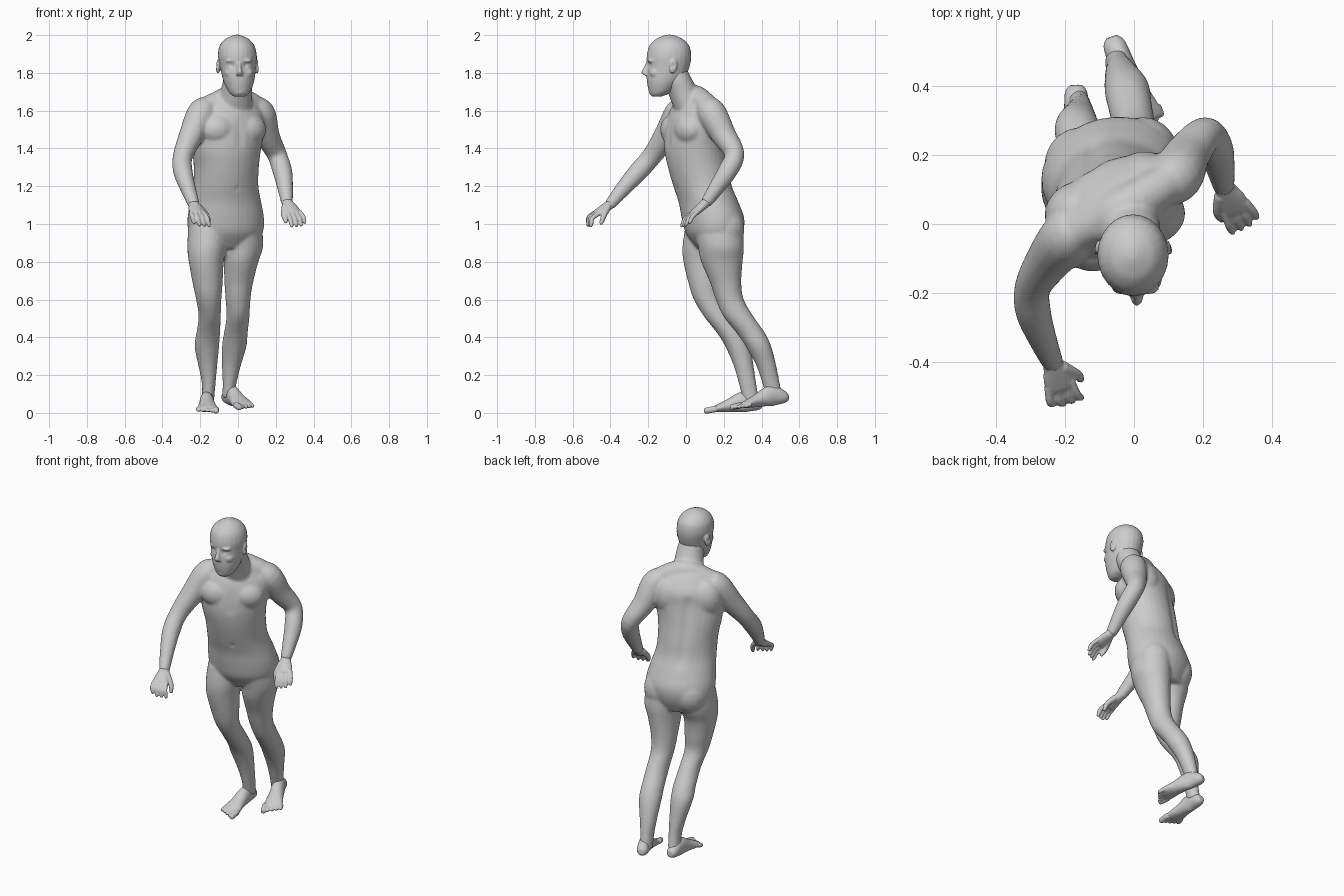
import bpy, bmesh, math
from mathutils import Vector, Matrix

old = bpy.data.objects.get("Cube")
if old:
    bpy.data.objects.remove(old, do_unlink=True)

SKIN = (0.6, 0.6, 0.6, 1.0)
skin = bpy.data.materials.new("plain grey")
skin.use_nodes = True
skin.diffuse_color = SKIN
skin.node_tree.nodes["Principled BSDF"].inputs["Base Color"].default_value = SKIN

X, Z = Vector((1, 0, 0)), Vector((0, 0, 1))


def flow(sections, steps=4):
    """Smooth in-between sections along a Catmull-Rom curve."""
    ends = [sections[0], *sections, sections[-1]]
    result = []
    for p, q, r, s in zip(ends, ends[1:], ends[2:], ends[3:]):
        for k in range(steps):
            t = k / steps
            result.append([b + t * (c - a + t * (2 * a - 5 * b + 4 * c - d + t * (3 * (b - c) + d - a))) / 2
                           for a, b, c, d in zip(p, q, r, s)])
    return result + [sections[-1]]


def loft(bm, sections, ref=X, axis=None, segments=24):
    """Skin elliptical rings (x, y, z, half width, half depth, optional yaw)."""
    sections = flow(sections)
    centres = [Vector(s[:3]) for s in sections]
    rings = []
    for i, s in enumerate(sections):
        along = axis or (centres[min(i + 1, len(centres) - 1)] - centres[max(i - 1, 0)]).normalized()
        across = ref
        if len(s) > 5:
            across = Matrix.Rotation(math.radians(s[5]), 3, 'Z') @ X
        side = (across - along * across.dot(along)).normalized()
        up = along.cross(side)
        ring = []
        for k in range(segments):
            a = math.tau * k / segments
            ring.append(bm.verts.new(centres[i] + side * s[3] * math.cos(a) + up * s[4] * math.sin(a)))
        rings.append(ring)
    for low, high in zip(rings, rings[1:]):
        for k in range(segments):
            n = (k + 1) % segments
            bm.faces.new((low[k], low[n], high[n], high[k]))
    bm.faces.new(rings[0][::-1])
    bm.faces.new(rings[-1])


def tube(bm, points, radii, ref=X):
    """Round tube through the given points."""
    loft(bm, [(*p, r, r) for p, r in zip(points, radii)], ref, segments=16)


def ellipsoid(bm, centre, radii, yaw=0, tilt=0):
    turn = Matrix.Rotation(math.radians(yaw), 4, 'Z') @ Matrix.Rotation(math.radians(tilt), 4, 'X')
    place = Matrix.Translation(centre) @ turn @ Matrix.Diagonal((*radii, 1))
    bmesh.ops.create_uvsphere(bm, u_segments=20, v_segments=12, radius=1, matrix=place)


def finish(bm, name, voxel, smoothing, dents=()):
    """Fuse the overlapping volumes, relax them, then press in shallow dents."""
    bmesh.ops.recalc_face_normals(bm, faces=bm.faces)
    mesh = bpy.data.meshes.new(name)
    bm.to_mesh(mesh)
    bm.free()
    mesh.materials.append(skin)
    obj = bpy.data.objects.new(name, mesh)
    bpy.context.scene.collection.objects.link(obj)
    fuse = obj.modifiers.new("fuse", 'REMESH')
    fuse.mode = 'VOXEL'
    fuse.voxel_size = voxel
    relax = obj.modifiers.new("relax", 'SMOOTH')
    relax.factor = 0.5
    relax.iterations = smoothing
    bpy.context.view_layer.update()
    baked = bpy.data.meshes.new_from_object(obj.evaluated_get(bpy.context.evaluated_depsgraph_get()))
    obj.modifiers.clear()
    obj.data = baked
    if not baked.materials:
        baked.materials.append(skin)
    for centre, radius, push in dents:
        centre, push = Vector(centre), Vector(push)
        for v in baked.vertices:
            d = (v.co - centre).length / radius
            if d < 2.5:
                v.co += push * math.exp(-d * d)
    for face in baked.polygons:
        face.use_smooth = True


body = bmesh.new()

# Torso, twisting towards the model's left as it rises
loft(body, [
    (-.07, .16, .87, .14, .1, 12), (-.065, .15, .95, .196, .148, 12),
    (-.065, .143, 1.03, .205, .163, 14), (-.065, .118, 1.12, .19, .155, 17),
    (-.065, .088, 1.2, .176, .152, 20), (-.062, .064, 1.3, .175, .157, 23),
    (-.06, .045, 1.4, .188, .155, 25), (-.05, .042, 1.5, .2, .143, 27),
    (-.045, .05, 1.58, .195, .128, 27), (-.04, .045, 1.65, .15, .09, 27),
    (-.03, .02, 1.7, .085, .07, 20)], axis=Z, segments=32)

# Neck and shoulder yoke
loft(body, [(-.025, .025, 1.6, .1, .085), (-.01, -.015, 1.7, .085, .083),
            (0, -.045, 1.76, .079, .08), (0, -.07, 1.83, .07, .07)], axis=Z)
tube(body, [(-.18, -.03, 1.61), (-.1, .01, 1.645), (-.03, .045, 1.67), (.05, .09, 1.645), (.11, .13, 1.61)],
     [.058, .062, .066, .062, .058], ref=Z)

# Chest muscles, shoulder blades and buttocks
twist = math.radians(25)
across = Vector((math.cos(twist), math.sin(twist), 0))
ahead = Vector((math.sin(twist), -math.cos(twist), 0))
for side in (-1, 1):
    middle = Vector((-.05, .035, 1.5)) + across * side * .085
    ellipsoid(body, middle + ahead * .062, (.1, .076, .085), yaw=25)
    ellipsoid(body, middle - ahead * .05 + across * side * .015 + Z * .03, (.1, .085, .12), yaw=25)
    ellipsoid(body, (-.065 + side * .09, .183 + side * .015, .975), (.105, .112, .125))

# Arms
arm_radii = [.065, .078, .066, .053, .052, .042, .031]
tube(body, [(.08, .11, 1.62), (.122, .14, 1.58), (.155, .2, 1.47), (.205, .257, 1.37),
            (.235, .22, 1.28), (.25, .16, 1.19), (.26, .105, 1.11)], arm_radii)
tube(body, [(-.16, -.01, 1.62), (-.195, -.04, 1.58), (-.247, -.105, 1.47), (-.292, -.18, 1.36),
            (-.292, -.25, 1.28), (-.265, -.33, 1.19), (-.233, -.405, 1.1)], arm_radii)

# Legs
loft(body, [
    (.02, .17, .98, .108, .13), (.025, .185, .88, .108, .122), (.016, .19, .8, .092, .11),
    (.004, .21, .69, .076, .083), (0, .232, .6, .066, .074), (0, .278, .51, .061, .08),
    (-.012, .345, .42, .063, .075), (-.02, .385, .35, .065, .067), (-.035, .425, .25, .05, .053),
    (-.045, .452, .15, .036, .046), (-.052, .47, .08, .033, .044)], axis=Z)
loft(body, [
    (-.155, .125, .98, .108, .13), (-.163, .108, .88, .106, .127), (-.168, .093, .8, .093, .107),
    (-.161, .1, .69, .08, .088), (-.155, .115, .6, .067, .074), (-.15, .17, .51, .059, .075),
    (-.158, .238, .42, .063, .072), (-.165, .275, .35, .065, .066), (-.16, .305, .25, .05, .053),
    (-.155, .327, .15, .036, .046), (-.16, .345, .06, .033, .044)], axis=Z)

# Navel, spine furrow and breastbone
dents = [((.0, -.06, 1.18), .014, (-.003, .012, 0))]
for i in range(15):
    dents.append(((-.118 - .001 * i, .225 - .004 * i, 1.15 + .028 * i), .028, (.002, -.005, 0)))
for i in range(6):
    dents.append(((.012, -.1, 1.42 + .025 * i), .025, (-.001, .003, 0)))
finish(body, "body", .008, 8, dents)


def foot(name, heel, toe, inner):
    """Heel-to-ball wedge with five toes; inner is the big-toe side along x."""
    bm = bmesh.new()
    heel, toe = Vector(heel), Vector(toe)
    shape = [(0, .018, .018, 0), (.08, .033, .034, .003), (.32, .037, .055, .022), (.57, .044, .037, .012),
             (.78, .055, .022, .003), (.88, .053, .014, 0)]
    loft(bm, [(*(heel.lerp(toe, t) + Z * lift), a, b) for t, a, b, lift in shape])
    forward = (toe - heel).normalized()
    side = forward.cross(Z).normalized()
    if side.x * inner < 0:
        side = -side
    for i in range(5):
        start = toe - forward * (.05 + .004 * i) + side * (.043 - .023 * i)
        end = start + forward * (.06 - .007 * i) - Z * .004
        size = .017 if i == 0 else .0115
        tube(bm, [start, start.lerp(end, .5), end, end + forward * .006], [size, size, size * .9, size * .4])
    finish(bm, name, .005, 2)


foot("right_foot", (-.168, .402, .046), (-.16, .11, .016), 1)
foot("left_foot", (-.066, .54, .085), (.045, .265, .034), -1)

# Head with ears, nose, brow, cheeks and lips
head = bmesh.new()
loft(head, [
    (.008, -.155, 1.675, .03, .025), (.007, -.138, 1.695, .054, .056), (.005, -.12, 1.74, .076, .085),
    (.003, -.105, 1.78, .087, .104), (0, -.093, 1.84, .096, .114), (-.003, -.09, 1.89, .103, .118),
    (-.005, -.088, 1.94, .094, .107), (-.005, -.088, 1.975, .068, .077), (-.005, -.088, 1.993, .036, .042),
    (-.005, -.088, 2.002, .012, .014)], axis=Z)
loft(head, [(.004, -.194, 1.868, .012, .012), (.006, -.207, 1.835, .011, .014),
            (.008, -.217, 1.805, .016, .02), (.008, -.21, 1.787, .02, .014)], axis=Z, segments=12)
for side in (-1, 1):
    ellipsoid(head, (-.003 + side * .102, -.067, 1.835), (.01, .022, .04), yaw=side * 20, tilt=-10)
    ellipsoid(head, (.004 + side * .036, -.182, 1.864), (.034, .023, .012))
    ellipsoid(head, (.004 + side * .045, -.16, 1.8), (.032, .034, .03))
for z, depth in ((1.75, .012), (1.736, .011)):
    ellipsoid(head, (.007, -.194, z), (.027, depth, .008))
ellipsoid(head, (.008, -.175, 1.7), (.03, .022, .02))
sockets = [((.005 + side * .036, -.2, 1.84), .016, (0, .009, 0)) for side in (-1, 1)]
ears = [((side * .112, -.07, 1.838), .012, (-side * .007, 0, 0)) for side in (-1, 1)]
finish(head, "head", .005, 5, sockets + ears)


def hand(name, wrist, knuckle, curl, thumb_side):
    """Flat palm, four fingers bent along curl, and a lowered thumb."""
    bm = bmesh.new()
    wrist, knuckle, curl = Vector(wrist), Vector(knuckle), Vector(curl).normalized()
    reach = (knuckle - wrist).normalized()
    side = Vector(thumb_side)
    side = (side - reach * side.dot(reach)).normalized()
    shape = [(-.15, .029, .027), (.15, .031, .025), (.55, .041, .022), (.95, .043, .018), (1.05, .038, .012)]
    loft(bm, [(*wrist.lerp(knuckle, t), a, b) for t, a, b in shape], ref=side)
    for i in range(4):
        spread = 1.5 - i
        length = .85 if i == 3 else 1
        root = knuckle + side * spread * .022 - reach * .015
        bend = root + reach * .055 * length + side * spread * .005
        end = bend + curl * .05 * length
        tube(bm, [root, bend, bend.lerp(end, .6), end], [.013, .012, .011, .007], ref=side)
    base = wrist + reach * .025 + side * .02
    joint = base + side * .03 + reach * .03 + curl * .03
    tip = joint + curl * .045 + reach * .01
    tube(bm, [base, joint, joint.lerp(tip, .7), tip], [.02, .015, .012, .007], ref=reach)
    finish(bm, name, .005, 2)


hand("right_hand", (-.235, -.4, 1.105), (-.212, -.475, 1.055), (.02, -.015, -.07), (1, -.1, -.3))
hand("left_hand", (.26, .108, 1.115), (.297, .04, 1.055), (.015, -.03, -.06), (-.6, -.6, -.3))
